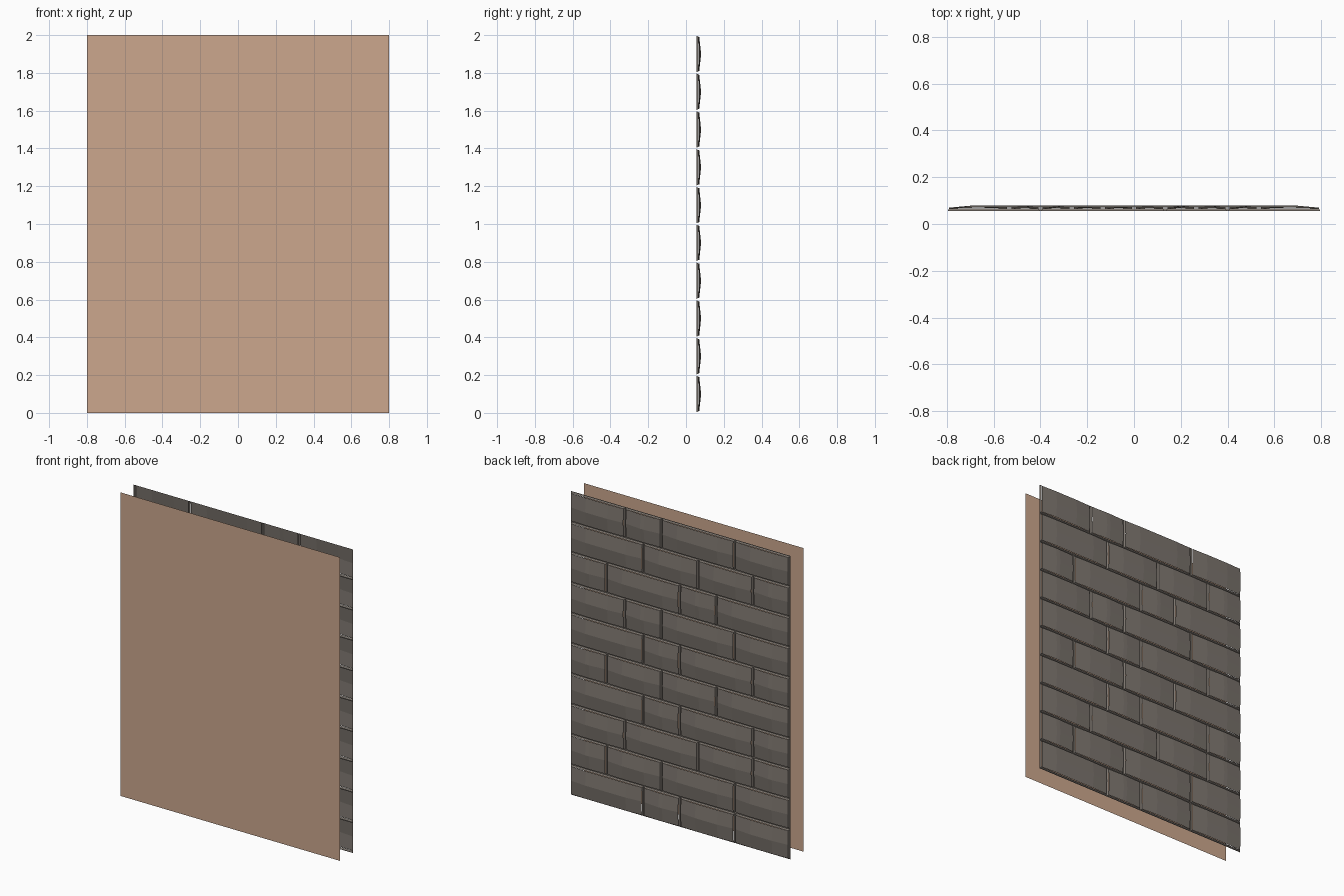
import bpy, bmesh

if "Cube" in bpy.data.objects:
    bpy.data.objects.remove(bpy.data.objects["Cube"])

def material(name, rgb):
    """Flat colour given as sRGB 0-255, stored linear."""
    m = bpy.data.materials.new(name)
    lin = [((c / 255 + 0.055) / 1.055) ** 2.4 for c in rgb]
    m.diffuse_color = (*lin, 1)
    m.use_nodes = True
    m.node_tree.nodes["Principled BSDF"].inputs["Base Color"].default_value = m.diffuse_color
    return m

PLASTER = material("plaster tan", (204, 167, 141))
STONE = material("stone grey", (124, 117, 110))

def make_object(name, bm, mat):
    me = bpy.data.meshes.new(name)
    bm.to_mesh(me)
    bm.free()
    me.materials.append(mat)
    ob = bpy.data.objects.new(name, me)
    bpy.context.collection.objects.link(ob)

# Inner wall sheet, facing the front
bm = bmesh.new()
bm.faces.new([bm.verts.new((x, -0.08, z)) for x, z in
              ((-0.8, 0), (0.8, 0), (0.8, 2), (-0.8, 2))])
make_object("inner_wall_sheet", bm, PLASTER)

# Outer stone wall: joints per course, bottom to top, in units from the +x end
UNIT, COURSE = 1.6 / 12, 0.2
COURSES = [(4, 6, 9), (2, 5, 9), (3, 7, 10), (4, 6, 10), (2, 5, 8),
           (4, 6, 10), (3, 5, 9), (2, 6, 8), (4, 7, 10), (3, 5, 9)]
FLOOR, RIM, CROWN = 0.055, 0.066, 0.08   # depths of groove, stone edge, stone middle
GAP, WALL, END = 0.003, 0.009, 0.12

def ring(bm, xa, xb, za, zb, inset, y):
    return [bm.verts.new((x, y, z)) for x, z in
            ((xb - inset, za + inset), (xa + inset, za + inset),
             (xa + inset, zb - inset), (xb - inset, zb - inset))]

def bridge(bm, a, b):
    for i in range(4):
        j = (i + 1) % 4
        bm.faces.new((a[i], a[j], b[j], b[i]))

def add_stone(bm, xa, xb, za, zb):
    # mortar groove floor and sloping stone edge
    outer = ring(bm, xa, xb, za, zb, 0, FLOOR)
    floor = ring(bm, xa, xb, za, zb, GAP, FLOOR)
    rim = ring(bm, xa, xb, za, zb, WALL, RIM)
    bridge(bm, outer, floor)
    bridge(bm, floor, rim)
    # pillowed stone face: a grid raised along its middle
    xs = (xa + WALL, xa + END, xb - END, xb - WALL)
    zs = (za + WALL, (za + zb) / 2, zb - WALL)
    grid = [[bm.verts.new((x, CROWN if i in (1, 2) and k == 1 else
                           RIM + 0.004 * (i in (1, 2) or k == 1), z))
             for i, x in enumerate(xs)] for k, z in enumerate(zs)]
    for k in range(2):
        for i in range(3):
            bm.faces.new((grid[k][i + 1], grid[k][i], grid[k + 1][i], grid[k + 1][i + 1]))

bm = bmesh.new()
for row, joints in enumerate(COURSES):
    stops = (0, *joints, 12)
    for a, b in zip(stops, stops[1:]):
        add_stone(bm, 0.8 - b * UNIT, 0.8 - a * UNIT, row * COURSE, (row + 1) * COURSE)
bmesh.ops.remove_doubles(bm, verts=bm.verts, dist=0.0005)
make_object("outer_stone_wall", bm, STONE)
